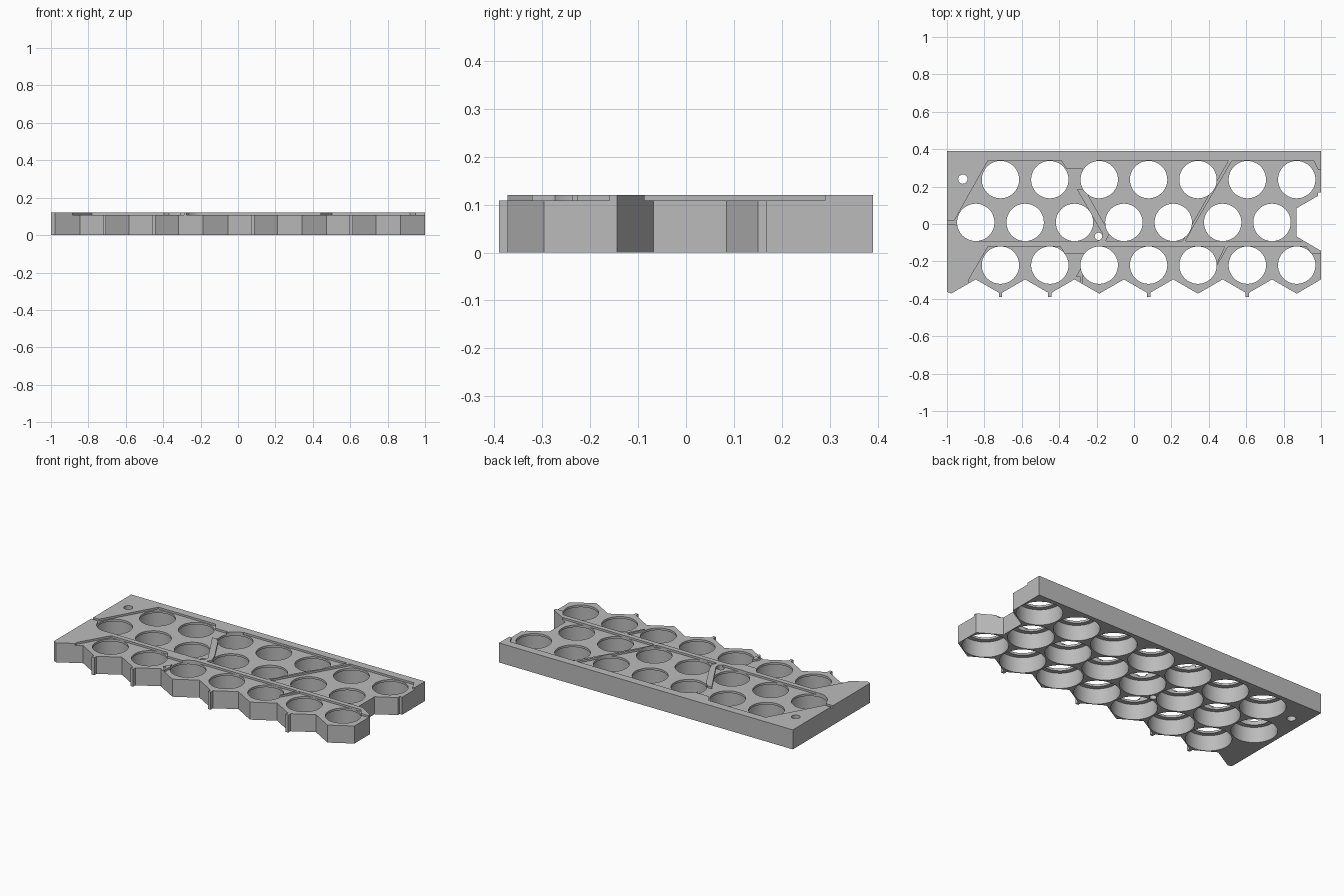
import bpy, bmesh, math
from mathutils import Vector
from mathutils.geometry import delaunay_2d_cdt

if "Cube" in bpy.data.objects:
    bpy.data.objects.remove(bpy.data.objects["Cube"], do_unlink=True)

PITCH = 0.264
SIDE = PITCH / math.sqrt(3)          # hexagon side and corner radius
ROW = PITCH * math.sqrt(3) / 2
TOP, FLOOR, LIP = 0.12, 0.108, 0.095  # plate top, recess floor, pocket ceiling
X0, Y0 = -0.714, -0.22               # first cell of the front row

grey = bpy.data.materials.new("light grey plastic")
grey.use_nodes = True
grey.diffuse_color = (0.5, 0.5, 0.5, 1)
grey.node_tree.nodes["Principled BSDF"].inputs["Base Color"].default_value = (0.5, 0.5, 0.5, 1)


def circle(x, y, r, n=48):
    return [(x + r * math.cos(2 * math.pi * i / n), y + r * math.sin(2 * math.pi * i / n))
            for i in range(n)]


def inside(p, loop):
    """Even-odd test of a point against a closed loop."""
    hit = False
    for (ax, ay), (bx, by) in zip(loop, loop[1:] + loop[:1]):
        if (ay > p.y) != (by > p.y) and p.x < ax + (p.y - ay) * (bx - ax) / (by - ay):
            hit = not hit
    return hit


def build(name, loops, span_at):
    """Divide the plan along the loops and fill each piece from its low to its high level."""
    pts, edges = [], []
    for loop in loops:
        start, n = len(pts), len(loop)
        pts += [Vector(p) for p in loop]
        edges += [(start + i, start + (i + 1) % n) for i in range(n)]
    plan, _, tris, *_ = delaunay_2d_cdt(pts, edges, [], 0, 1e-5)
    spans, owner = {}, {}
    for t in tris:
        span = span_at(sum((plan[i] for i in t), Vector((0, 0))) / len(t))
        if span:
            spans[tuple(t)] = span
            owner.update({(a, b): span for a, b in zip(t, (*t[1:], t[0]))})
    bm, cache = bmesh.new(), {}

    def vert(i, z):
        if (i, z) not in cache:
            cache[i, z] = bm.verts.new((*plan[i], z))
        return cache[i, z]

    for t, (low, high) in spans.items():
        bm.faces.new([vert(i, high) for i in t])
        bm.faces.new([vert(i, low) for i in reversed(t)])
    # Upright walls wherever neighbouring pieces differ in level
    for (a, b), (low, high) in owner.items():
        other = owner.get((b, a))
        walls = [(low, high)]
        if other:
            walls = [(low, min(other[0], high)), (max(other[1], low), high)]
        for z0, z1 in walls:
            if z1 > z0:
                bm.faces.new((vert(a, z0), vert(b, z0), vert(b, z1), vert(a, z1)))
    mesh = bpy.data.meshes.new(name)
    bm.to_mesh(mesh)
    bm.free()
    mesh.materials.append(grey)
    obj = bpy.data.objects.new(name, mesh)
    bpy.context.collection.objects.link(obj)
    return obj


# Plate outline: straight back and left, scalloped front, stepped right end
outline = [(-1, 0.39), (-1, -0.362), (-0.978, -0.372)]
for i in range(7):
    x = X0 + i * PITCH
    outline += [(x - PITCH / 2, Y0 - SIDE / 2), (x, Y0 - SIDE)]
mid = Y0 + ROW
notch = X0 + 6 * PITCH
outline += [(1, Y0 - SIDE / 2), (1, Y0 + SIDE / 2), (notch, mid - SIDE / 2),
            (notch, mid + SIDE / 2), (0.983, 0.15), (0.983, 0.168), (1, 0.168), (1, 0.39)]

# Shallow recesses for the connecting strips, separated by thin ridges
mid_lo, back, low_hi = -0.09, 0.34, -0.12
strips = [
    [(-0.83, mid_lo), (-0.96, 0), (-1.1, 0), (-1.1, 0.02), (-0.96, 0.02), (-0.78, back),
     (-0.39, back), (-0.36, 0.295), (-0.275, 0.295), (-0.275, 0.185), (-0.305, 0.185),
     (-0.17, -0.05), (-0.19, mid_lo)],
    [(-0.15, mid_lo), (-0.13, -0.05), (-0.262, 0.185), (-0.262, 0.24), (-0.2, back),
     (0.505, back), (0.305, -0.01), (0.26, mid_lo)],
    [(0.275, mid_lo), (0.32, -0.01), (0.525, back), (0.96, back), (0.985, 0.29), (1.1, 0.29),
     (1.1, 0.1), (0.9, mid_lo)],
    [(-0.885, -0.3), (-0.885, -0.45), (-0.29, -0.45), (-0.29, -0.28), (-0.31, -0.28),
     (-0.24, -0.16), (-0.37, -0.16), (-0.395, low_hi), (-0.78, low_hi)],
    [(-0.275, -0.28), (-0.275, -0.45), (0.33, -0.45), (0.485, low_hi), (-0.18, low_hi)],
    [(0.37, -0.35), (0.37, -0.45), (1.1, -0.45), (1.1, -0.16), (0.95, -0.16),
     (0.92, low_hi), (0.503, low_hi)],
]

# Cell pockets open below with a retaining lip on top, plus two screw holes
cells = [(X0 + (i - 0.5 * (row % 2)) * PITCH, Y0 + row * ROW)
         for row in range(3) for i in range(7)]
pockets = [circle(x, y, 0.127) for x, y in cells]
holes = [circle(x, y, 0.1) for x, y in cells]
holes += [circle(-0.915, 0.24, 0.025, 24), circle(-0.19, -0.066, 0.02, 24)]


def plate_span(p):
    if not inside(p, outline) or any(inside(p, h) for h in holes):
        return None
    low = LIP if any(inside(p, k) for k in pockets) else 0
    return low, FLOOR if any(inside(p, s) for s in strips) else TOP


plate = build("cell_holder_plate", [outline] + strips + pockets + holes, plate_span)

# Small locating ribs on some of the front corners
for k, i in enumerate((0, 1, 3, 5)):
    x = X0 + i * PITCH
    rib = [(x - 0.009, -0.39), (x + 0.009, -0.39), (x + 0.009, -0.36), (x - 0.009, -0.36)]
    build(f"front_rib_{k + 1}", [rib], lambda p: (0, FLOOR))

# Smooth round walls, keep hard edges
bpy.ops.object.select_all(action="DESELECT")
plate.select_set(True)
bpy.context.view_layer.objects.active = plate
bpy.ops.object.shade_smooth_by_angle(angle=math.radians(30))
